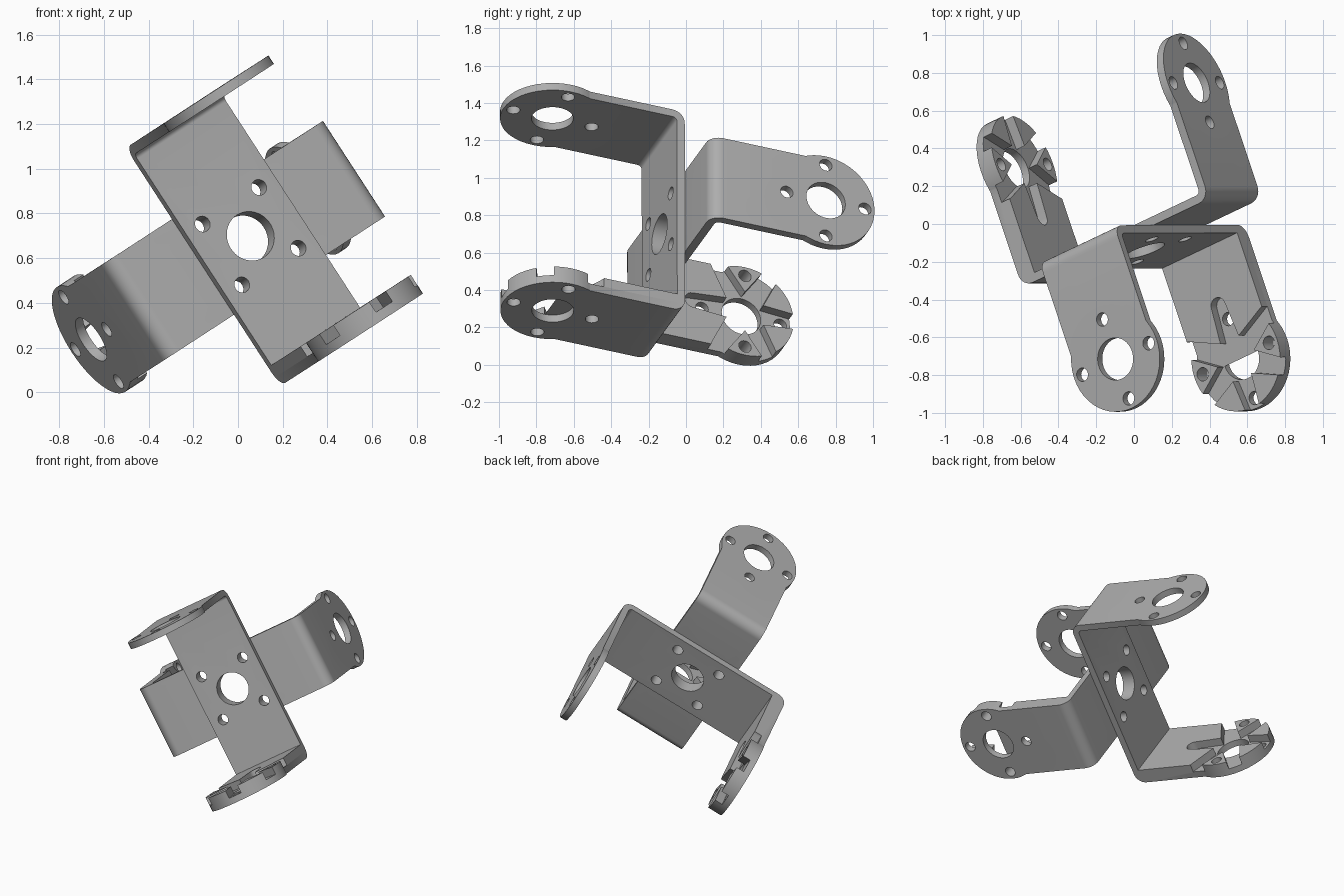
import bpy, bmesh, math
from mathutils import Matrix, Vector

if "Cube" in bpy.data.objects:
    bpy.data.objects.remove(bpy.data.objects["Cube"])

# Main sizes
HALF = 0.635      # half length of the web
WIDTH = 0.51      # sheet width
T = 0.045         # sheet thickness
PAD = 0.055       # extra thickness of the horn arm
REACH = 0.66      # web to arm hole centre
DISC = 0.28       # round arm end
BEND = 0.07       # outer bend radius

grey = bpy.data.materials.new("bracket grey")
grey.use_nodes = True
grey.diffuse_color = (0.42, 0.42, 0.42, 1)
grey.node_tree.nodes["Principled BSDF"].inputs["Base Color"].default_value = (0.42, 0.42, 0.42, 1)


def prism(name, points, direction):
    """Solid made by extruding a closed outline."""
    bm = bmesh.new()
    face = bm.faces.new([bm.verts.new(p) for p in points])
    ext = bmesh.ops.extrude_face_region(bm, geom=[face])
    moved = [v for v in ext["geom"] if isinstance(v, bmesh.types.BMVert)]
    bmesh.ops.translate(bm, verts=moved, vec=direction)
    bmesh.ops.recalc_face_normals(bm, faces=bm.faces)
    mesh = bpy.data.meshes.new(name)
    bm.to_mesh(mesh)
    bm.free()
    mesh.materials.append(grey)
    obj = bpy.data.objects.new(name, mesh)
    bpy.context.collection.objects.link(obj)
    return obj


def arc(cx, cy, r, start, end, n):
    return [(cx + r * math.cos(math.radians(start + (end - start) * i / n)),
             cy + r * math.sin(math.radians(start + (end - start) * i / n)))
            for i in range(n + 1)]


def disc_x(x0, x1, y, z, r, n=48):
    """Cylinder along x."""
    return prism("disc", [(x0, a, b) for a, b in arc(y, z, r, 0, 360, n)[:-1]],
                 (x1 - x0, 0, 0))


def disc_z(x, y, r, n=48):
    """Cylinder through the web."""
    return prism("disc", [(a, b, -0.1) for a, b in arc(x, y, r, 0, 360, n)[:-1]],
                 (0, 0, 0.3))


def combine(obj, tool, operation):
    mod = obj.modifiers.new(operation, "BOOLEAN")
    mod.operation = operation
    mod.solver = "EXACT"
    mod.object = tool
    bpy.context.view_layer.update()
    graph = bpy.context.evaluated_depsgraph_get()
    mesh = bpy.data.meshes.new_from_object(obj.evaluated_get(graph))
    obj.modifiers.clear()
    obj.data = mesh
    bpy.data.objects.remove(tool)


def channel():
    """Bent U-shaped sheet: web on z = 0, arms along +z."""
    c = HALF - BEND
    outer = arc(-c, BEND, BEND, 180, 270, 8) + arc(c, BEND, BEND, 270, 360, 8)
    inner = arc(c, BEND, BEND - T, 360, 270, 8) + arc(-c, BEND, BEND - T, 270, 180, 8)
    outline = ([(-HALF, REACH)] + outer + [(HALF, REACH), (HALF - T, REACH)]
               + inner + [(T - HALF, REACH)])
    return prism("bracket", [(x, -WIDTH / 2, z) for x, z in outline], (0, WIDTH, 0))


def horn_slot(angle):
    """Tapered, round-ended slot of the six-armed horn pocket."""
    outline = [(-0.07, 0), (0.07, 0)] + arc(0, 0.30, 0.045, 0, 180, 10)
    turn = Matrix.Rotation(angle, 2)
    pts = [turn @ Vector(p) for p in outline]
    return prism("slot", [(T - HALF, p.x, REACH - p.y) for p in pts], (PAD + 0.1, 0, 0))


def horn_pad():
    """Thick inner layer of one arm with the horn pocket cut out."""
    x0, w = T - HALF, WIDTH / 2
    z0 = T * 0.5
    pad = prism("pad", [(x0, -w, z0), (x0, w, z0), (x0, w, REACH), (x0, -w, REACH)],
                (PAD, 0, 0))
    combine(pad, disc_x(x0, x0 + PAD, 0, REACH, DISC), "UNION")
    for i in range(6):
        combine(pad, horn_slot(i * math.pi / 3), "DIFFERENCE")
    return pad


def bracket(name, x_axis, z_axis, origin):
    obj = channel()
    obj.name = name
    for x in (-HALF, HALF - T):
        combine(obj, disc_x(x, x + T, 0, REACH, DISC), "UNION")
    combine(obj, horn_pad(), "UNION")
    # Arm holes
    combine(obj, disc_x(-1, 1, 0, REACH, 0.112), "DIFFERENCE")
    for i in range(4):
        a = i * math.pi / 2
        combine(obj, disc_x(-1, 1, 0.225 * math.cos(a), REACH + 0.225 * math.sin(a),
                            0.036, 20), "DIFFERENCE")
    # Web holes
    combine(obj, disc_z(0, 0, 0.112), "DIFFERENCE")
    for sx in (-1, 1):
        for sy in (-1, 1):
            combine(obj, disc_z(sx * 0.162, sy * 0.162, 0.036, 20), "DIFFERENCE")
    # Place in the tilted frame
    y_axis = z_axis.cross(x_axis)
    frame = Matrix((x_axis, y_axis, z_axis)).transposed().to_4x4()
    obj.data.transform(Matrix.Translation(origin) @ frame)
    bpy.ops.object.select_all(action="DESELECT")
    obj.select_set(True)
    bpy.context.view_layer.objects.active = obj
    bpy.ops.object.shade_smooth_by_angle(angle=math.radians(30))
    return obj


# Two brackets back to back, a quarter turn apart
forward = Vector((0.311, -0.929, 0.2)).normalized()
up = Vector((-0.545, 0, 0.838))
up = (up - forward * up.dot(forward)).normalized()
side = up.cross(forward)
centre = Vector((0.042, -0.10, 0.69))

bracket("front_bracket", up, forward, centre)
bracket("back_bracket", side, -forward, centre)
